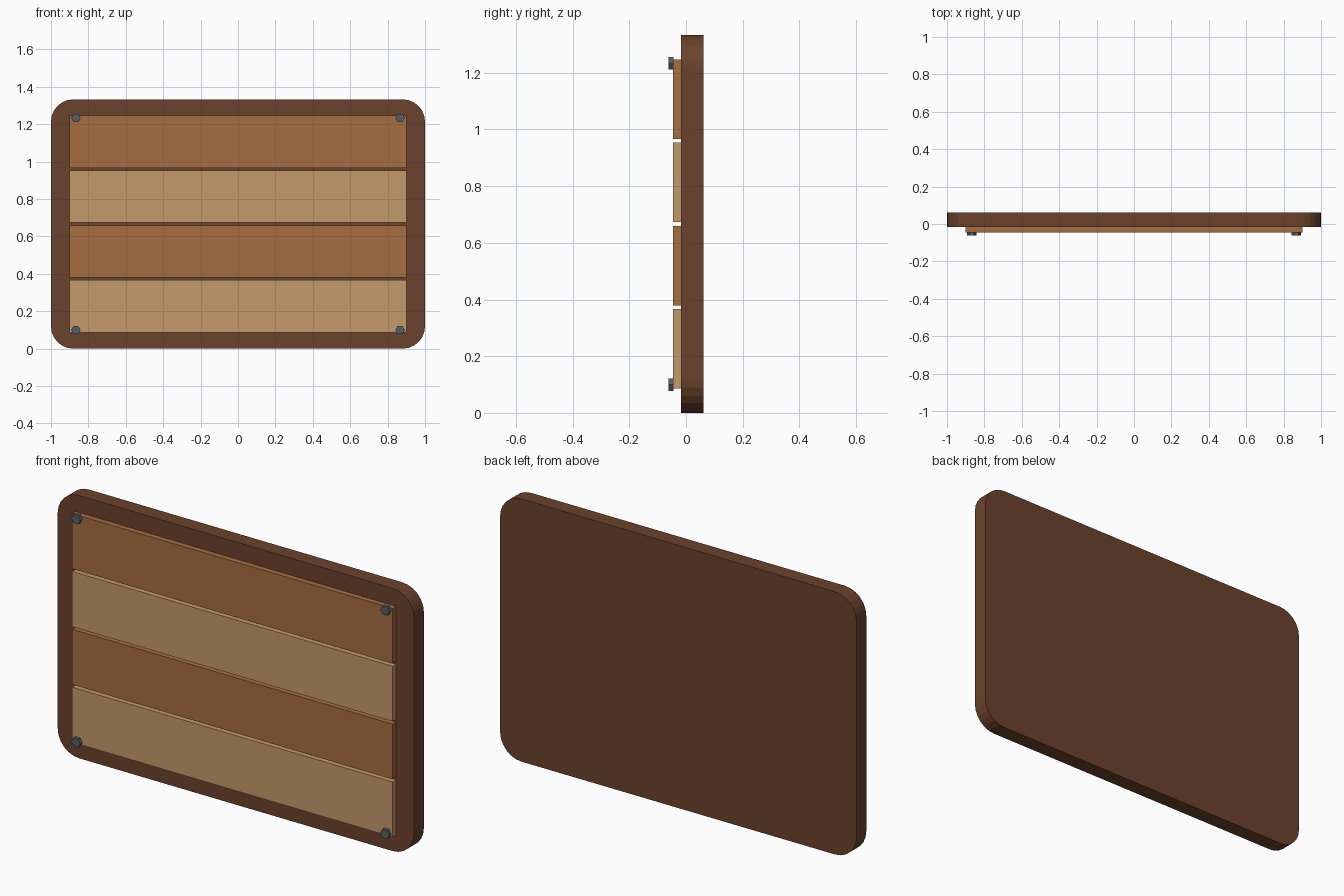
import bpy, bmesh, math

if "Cube" in bpy.data.objects:
    bpy.data.objects.remove(bpy.data.objects["Cube"])


def material(name, rgb):
    m = bpy.data.materials.new(name)
    m.diffuse_color = (*rgb, 1)
    m.use_nodes = True
    m.node_tree.nodes["Principled BSDF"].inputs["Base Color"].default_value = m.diffuse_color
    return m


dark_wood = material("dark wood", (0.147, 0.055, 0.026))
brown_wood = material("brown wood", (0.381, 0.153, 0.053))
tan_wood = material("tan wood", (0.552, 0.323, 0.144))
steel = material("grey steel", (0.09, 0.112, 0.133))


def prism(name, outline, y_front, y_back, mat):
    """Extrude an (x, z) outline from y_front to y_back."""
    bm = bmesh.new()
    face = bm.faces.new([bm.verts.new((x, y_front, z)) for x, z in outline])
    ext = bmesh.ops.extrude_face_region(bm, geom=[face])
    verts = [g for g in ext["geom"] if isinstance(g, bmesh.types.BMVert)]
    bmesh.ops.translate(bm, verts=verts, vec=(0, y_back - y_front, 0))
    bmesh.ops.recalc_face_normals(bm, faces=bm.faces)
    mesh = bpy.data.meshes.new(name)
    bm.to_mesh(mesh)
    bm.free()
    mesh.materials.append(mat)
    obj = bpy.data.objects.new(name, mesh)
    bpy.context.collection.objects.link(obj)
    return obj


HEIGHT = 1.333
MID = HEIGHT / 2

# Rounded backing board
R, STEPS = 0.12, 6
outline = []
for corner, (sx, sz) in enumerate([(1, 1), (-1, 1), (-1, -1), (1, -1)]):
    for i in range(STEPS + 1):
        a = math.radians(90 * (corner + i / STEPS))
        outline.append((sx * (1 - R) + R * math.cos(a),
                        MID + sz * (MID - R) + R * math.sin(a)))
prism("backing_board", outline, -0.017, 0.062, dark_wood)

# Four planks in alternating woods
for i in range(4):
    z = MID + (i - 1.5) * 0.2935
    h = 0.14
    box = [(-0.9, z - h), (0.9, z - h), (0.9, z + h), (-0.9, z + h)]
    prism(f"plank_{i + 1}", box, -0.045, -0.017, brown_wood if i % 2 else tan_wood)

# Hexagonal corner bolts
for sx in (-1, 1):
    for sz in (-1, 1):
        hexagon = [(sx * 0.867 + 0.0255 * math.cos(math.radians(60 * k)),
                    MID + sz * 0.567 + 0.0255 * math.sin(math.radians(60 * k)))
                   for k in range(6)]
        prism("corner_bolt", hexagon, -0.062, -0.044, steel)
